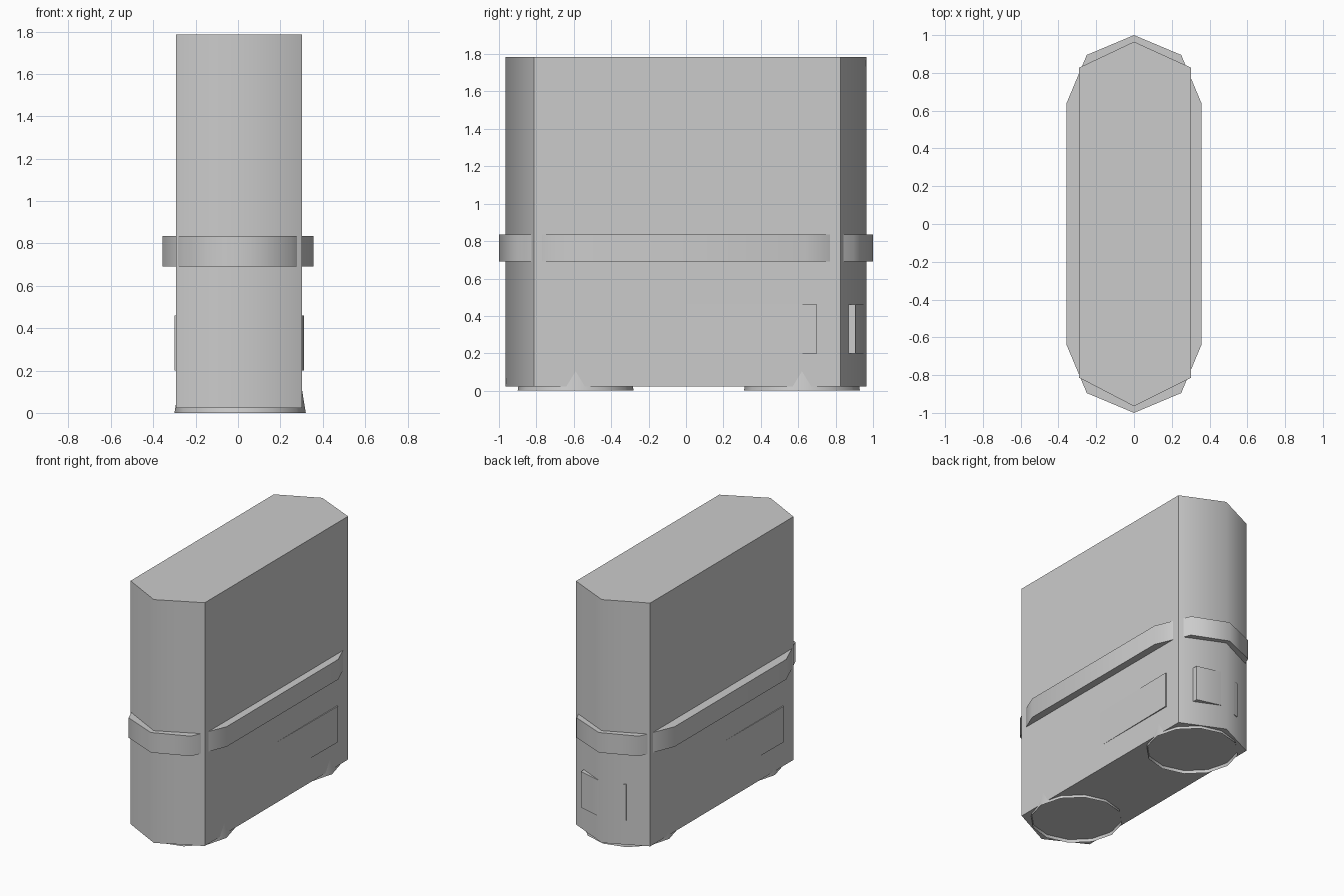
import bpy, bmesh
from math import sin, cos, pi, radians

if "Cube" in bpy.data.objects:
    bpy.data.objects.remove(bpy.data.objects["Cube"])


def finish(name, bm):
    bmesh.ops.recalc_face_normals(bm, faces=bm.faces)
    mesh = bpy.data.meshes.new(name)
    bm.to_mesh(mesh)
    bm.free()
    obj = bpy.data.objects.new(name, mesh)
    bpy.context.collection.objects.link(obj)
    bpy.ops.object.select_all(action='DESELECT')
    obj.select_set(True)
    bpy.context.view_layer.objects.active = obj
    bpy.ops.object.shade_smooth_by_angle(angle=radians(55))
    return obj


def prism(name, outline, z0, z1):
    bm = bmesh.new()
    base = bm.faces.new([bm.verts.new((x, y, z0)) for x, y in outline])
    ext = bmesh.ops.extrude_face_region(bm, geom=[base], use_keep_orig=True)
    top = [v for v in ext['geom'] if isinstance(v, bmesh.types.BMVert)]
    bmesh.ops.translate(bm, verts=top, vec=(0, 0, z1 - z0))
    return finish(name, bm)


def foot_ring(name, cx, cy, r_bottom, r_top, height, sides=12):
    bm = bmesh.new()
    rings = [[bm.verts.new((cx + r * cos(2 * pi * i / sides),
                            cy + r * sin(2 * pi * i / sides), z))
              for i in range(sides)] for r, z in ((r_bottom, 0), (r_top, height))]
    low, high = rings
    for i in range(sides):
        j = (i + 1) % sides
        bm.faces.new((low[i], low[j], high[j], high[i]))
    bm.faces.new(high)
    return finish(name, bm)


# Main casing with pointed, softly shaded ends
prism("body", [(0, -0.965), (0.303, -0.813), (0.303, 0.827), (0, 0.965),
               (-0.292, 0.827), (-0.292, -0.813)], 0.022, 1.785)

# Raised band around the middle; the casing corners break through it
quarter = [(0.25, 0.895), (0.357, 0.64)]
right = [(0, 1.0)] + quarter + [(x, -y) for x, y in reversed(quarter)] + [(0, -1.0)]
prism("band", right + [(-x, y) for x, y in reversed(right[1:-1])], 0.69, 0.835)

# Shallow wedge panels on the two broad sides
prism("right_panel", [(0.28, 0.0), (0.303, 0.0), (0.312, 0.70), (0.28, 0.70)], 0.20, 0.46)
prism("left_panel", [(-0.27, 0.0), (-0.292, 0.0), (-0.300, -0.69), (-0.27, -0.69)], 0.20, 0.46)

# Panel on the back end
prism("back_panel", [(0.21, 0.84), (0.21, 0.905), (0.035, 0.951),
                     (-0.15, 0.902), (-0.15, 0.84)], 0.20, 0.46)

# Flared, open-bottomed feet
for label, y in (("front", -0.59), ("back", 0.62)):
    foot_ring(label + "_foot", 0.01, y, 0.31, 0.292, 0.11)
